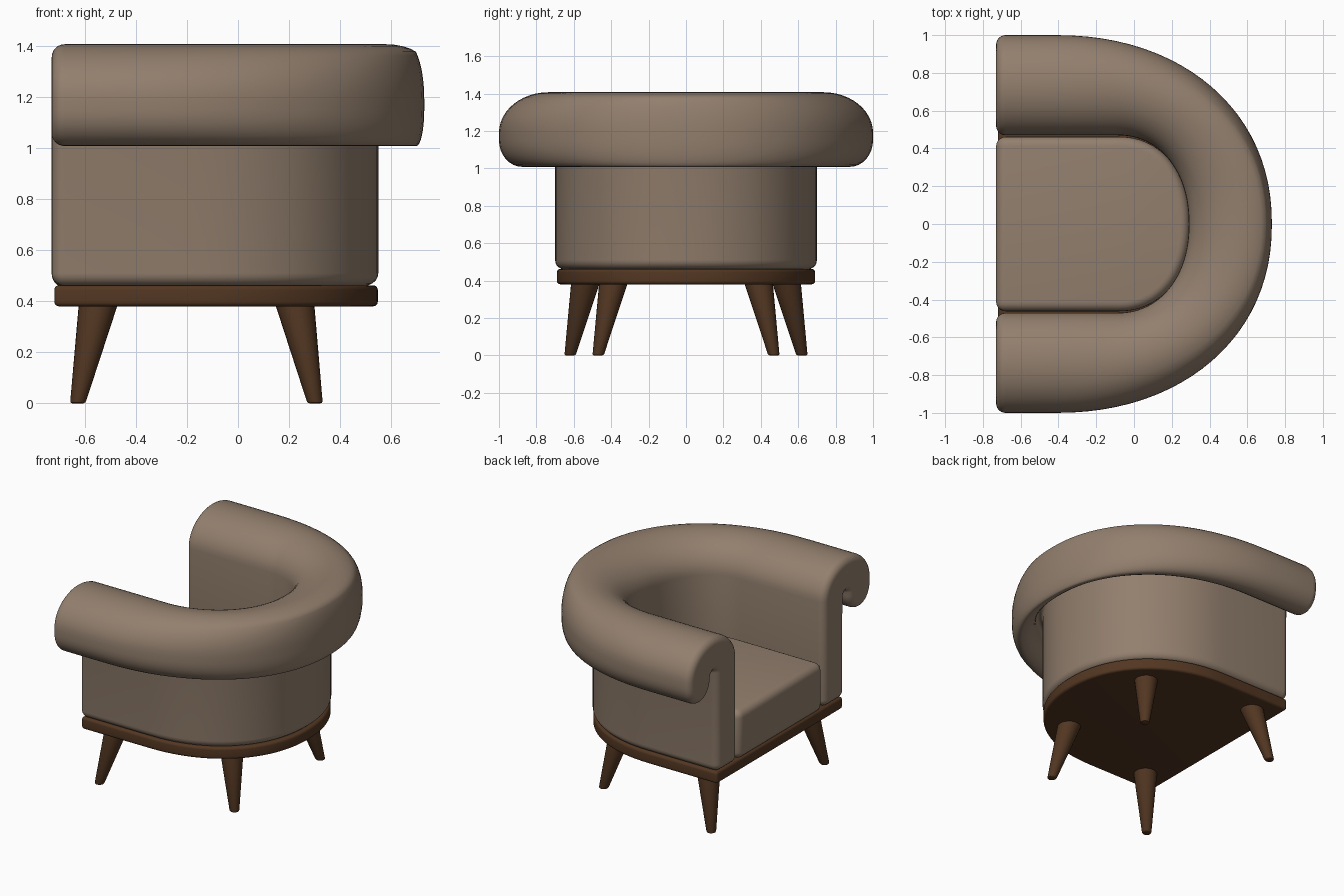
import bpy, bmesh, math
from mathutils import Vector

if "Cube" in bpy.data.objects:
    bpy.data.objects.remove(bpy.data.objects["Cube"])


def material(name, col):
    m = bpy.data.materials.new(name)
    m.diffuse_color = (*col, 1)
    m.use_nodes = True
    m.node_tree.nodes["Principled BSDF"].inputs["Base Color"].default_value = m.diffuse_color
    return m


FABRIC = material("taupe fabric", (0.29, 0.213, 0.155))
WOOD = material("dark walnut", (0.086, 0.038, 0.016))
XF = -0.73  # open front of the chair


def finish(name, bm, mat, angle=40):
    bmesh.ops.recalc_face_normals(bm, faces=bm.faces)
    me = bpy.data.meshes.new(name)
    bm.to_mesh(me)
    bm.free()
    ob = bpy.data.objects.new(name, me)
    bpy.context.collection.objects.link(ob)
    me.materials.append(mat)
    bpy.ops.object.select_all(action='DESELECT')
    bpy.context.view_layer.objects.active = ob
    ob.select_set(True)
    bpy.ops.object.shade_smooth_by_angle(angle=math.radians(angle))
    return ob


def d_outline(w, xb, x0, xf, n=48, p=2.15):
    """D-shaped plan: straight sides from xf to x0, then a round back reaching xb."""
    pts = [(xf, w)]
    for i in range(n + 1):
        t = math.pi * (0.5 - i / n)
        c, s = max(math.cos(t), 0), math.sin(t)
        pts.append((x0 + (xb - x0) * c ** (2 / p),
                    math.copysign(w * abs(s) ** (2 / p), s)))
    return pts + [(xf, -w)]


def arc(cx, cz, a, b, t0, t1, n):
    return [(cx + a * math.cos(math.radians(t0 + (t1 - t0) * i / n)),
             cz + b * math.sin(math.radians(t0 + (t1 - t0) * i / n))) for i in range(n + 1)]


def lerp_table(w, table):
    for (a, fa), (b, fb) in zip(table, table[1:]):
        if w <= b or b == table[-1][0]:
            return fa + (fb - fa) * (w - a) / (b - a)


# Wrap-around back and arms: a hooked, rolled profile swept round the D plan
def rolled_back():
    prof = arc(0.52, 0.51, 0.05, 0.05, 270, 180, 5)          # inner bottom corner
    prof += arc(0.735, 1.19, 0.265, 0.217, 180, 0, 24)       # over the top
    prof += arc(0.875, 1.15, 0.125, 0.142, 0, -180, 16)      # lower lobe of the roll
    prof += arc(0.725, 1.15, 0.025, 0.025, 0, 180, 6)[1:]    # gap behind the roll
    prof += arc(0.65, 0.51, 0.05, 0.05, 0, -90, 5)           # outer bottom corner
    m = len(prof)
    normals = []
    for i in range(m):
        a, b = Vector(prof[i - 1]), Vector(prof[(i + 1) % m])
        d = (b - a).normalized()
        normals.append((d.y, -d.x))
    back = [(0.45, 0.27), (0.47, 0.29), (0.70, 0.55), (0.86, 0.695), (1.0, 0.73)]
    start = [(0.45, -0.08), (0.70, -0.2), (1.0, -0.42)]
    r, k = 0.05, 6
    cap = []
    for j in range(k):
        t = math.pi / 2 * j / k
        d = r * (1 - math.sin(t))
        x = XF + r * (1 - math.cos(t))
        cap.append([(x, w + nx * d, z + nz * d) for (w, z), (nx, nz) in zip(prof, normals)])
    outlines = [d_outline(w, lerp_table(w, back), lerp_table(w, start), XF + r) for w, z in prof]
    rings = list(cap)
    for s in range(len(outlines[0])):
        rings.append([(*o[s], z) for o, (w, z) in zip(outlines, prof)])
    rings += [[(x, -y, z) for x, y, z in ring] for ring in reversed(cap)]
    bm = bmesh.new()
    vs = [[bm.verts.new(c) for c in ring] for ring in rings]
    for a, b in zip(vs, vs[1:]):
        for i in range(m):
            bm.faces.new((a[i], a[(i + 1) % m], b[(i + 1) % m], b[i]))
    ends = [bm.faces.new(vs[0]), bm.faces.new(vs[-1])]
    bmesh.ops.triangulate(bm, faces=ends)
    return finish("rolled_back_and_arms", bm, FABRIC, 60)


# D-shaped slab with rounded edges
def d_slab(name, outline, z0, z1, bevel, mat):
    bm = bmesh.new()
    f = bm.faces.new([bm.verts.new((x, y, z0)) for x, y in outline])
    ext = bmesh.ops.extrude_face_region(bm, geom=[f])["geom"]
    bmesh.ops.translate(bm, vec=(0, 0, z1 - z0),
                        verts=[v for v in ext if isinstance(v, bmesh.types.BMVert)])
    bmesh.ops.recalc_face_normals(bm, faces=bm.faces)
    edges = [e for e in bm.edges if e.calc_face_angle(0) > math.radians(40)]
    bmesh.ops.bevel(bm, geom=edges, offset=bevel, segments=5, profile=0.5,
                    affect='EDGES', clamp_overlap=False)
    return finish(name, bm, mat)


# Splayed tapered leg with a softened foot
def leg(name, top, foot):
    top, foot = Vector((*top, 0.40)), Vector((*foot, 0.0))
    bm = bmesh.new()
    n, rings = 24, []
    for h, rad in ((0, 0.022), (0.006, 0.028), (0.02, 0.031), (1, 0.078)):
        c = foot.lerp(top, h)
        rings.append([bm.verts.new((c.x + rad * math.cos(2 * math.pi * i / n),
                                    c.y + rad * math.sin(2 * math.pi * i / n), c.z))
                      for i in range(n)])
    for a, b in zip(rings, rings[1:]):
        for i in range(n):
            bm.faces.new((a[i], a[(i + 1) % n], b[(i + 1) % n], b[i]))
    bm.faces.new(rings[0])
    bm.faces.new(rings[-1])
    return finish(name, bm, WOOD)


rolled_back()
d_slab("seat_cushion", d_outline(0.462, 0.295, -0.08, XF), 0.455, 0.79, 0.05, FABRIC)
d_slab("wooden_base", d_outline(0.69, 0.548, -0.2, -0.72), 0.38, 0.462, 0.018, WOOD)
for side, s in (("left", 1), ("right", -1)):
    leg("front_leg_" + side, (-0.545, s * 0.535), (-0.628, s * 0.62))
    leg("back_leg_" + side, (0.22, s * 0.385), (0.302, s * 0.47))
